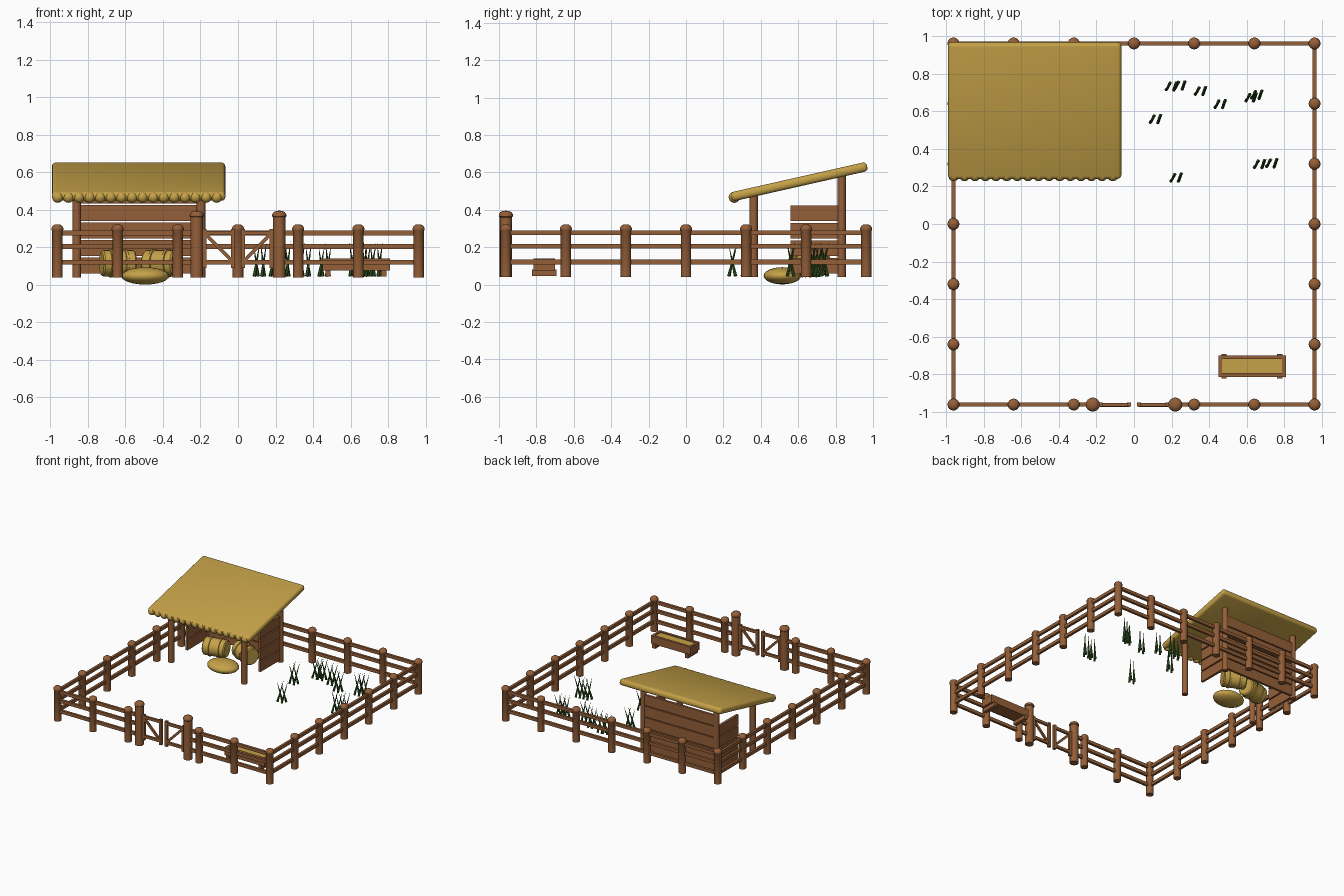
import bpy, bmesh, math, random
from mathutils import Vector, Matrix

if "Cube" in bpy.data.objects:
    bpy.data.objects.remove(bpy.data.objects["Cube"])

random.seed(4)


def material(name, rgb):
    m = bpy.data.materials.new(name)
    m.diffuse_color = (*rgb, 1)
    m.use_nodes = True
    m.node_tree.nodes["Principled BSDF"].inputs["Base Color"].default_value = m.diffuse_color
    return m


WOOD = material("brown wood", (0.30, 0.115, 0.040))
STRAW = material("golden straw", (0.56, 0.36, 0.065))
GRASS = material("dark green grass", (0.036, 0.105, 0.016))
G = 0.04          # level the fence and shed stand on
E = 0.963         # half width of the fence line


def finish(name, bm, mat, smooth=False):
    bmesh.ops.recalc_face_normals(bm, faces=bm.faces)
    me = bpy.data.meshes.new(name)
    bm.to_mesh(me)
    bm.free()
    me.materials.append(mat)
    ob = bpy.data.objects.new(name, me)
    bpy.context.collection.objects.link(ob)
    if smooth:
        bpy.ops.object.select_all(action='DESELECT')
        ob.select_set(True)
        bpy.context.view_layer.objects.active = ob
        bpy.ops.object.shade_smooth_by_angle(angle=math.radians(40))
    return ob


def add_box(bm, lo, hi):
    lo, hi = Vector(lo), Vector(hi)
    size = hi - lo
    bmesh.ops.create_cube(bm, size=1, matrix=Matrix.Translation((lo + hi) / 2) @ Matrix.Diagonal((*size, 1)))


def add_bar(bm, p, q, w, h):
    """Square bar from p to q."""
    p, q = Vector(p), Vector(q)
    rot = (q - p).to_track_quat('X', 'Z').to_matrix().to_4x4()
    bmesh.ops.create_cube(bm, size=1, matrix=Matrix.Translation((p + q) / 2) @ rot
                          @ Matrix.Diagonal(((q - p).length, w, h, 1)))


def add_cone(bm, p, q, r1, r2, sides):
    p, q = Vector(p), Vector(q)
    rot = (q - p).to_track_quat('Z', 'Y').to_matrix().to_4x4()
    bmesh.ops.create_cone(bm, cap_ends=True, segments=sides, radius1=r1, radius2=r2,
                          depth=(q - p).length, matrix=Matrix.Translation((p + q) / 2) @ rot)


def add_lathe(bm, profile, mat4, sides=16):
    """Spin (radius, height) points round the local z axis."""
    rings = [[bm.verts.new(mat4 @ Vector((r * math.cos(a), r * math.sin(a), z)))
              for a in (2 * math.pi * i / sides for i in range(sides))] for r, z in profile]
    for a, b in zip(rings, rings[1:]):
        for i in range(sides):
            j = (i + 1) % sides
            bm.faces.new((a[i], a[j], b[j], b[i]))
    bm.faces.new(rings[0])
    bm.faces.new(rings[-1])


def post(name, x, y, r, top):
    bm = bmesh.new()
    c = r * 1.14
    prof = [(r, G), (r, top - 0.035), (c, top - 0.03), (c, top - 0.02),
            (c * 0.8, top - 0.008), (c * 0.45, top - 0.001), (0.002, top)]
    add_lathe(bm, prof, Matrix.Translation((x, y, 0)))
    finish(name, bm, WOOD, True)


# Fence posts round the square, without the one in the gateway
spots = set()
for i in range(-3, 4):
    spots |= {(i, 3), (i, -3), (3, i), (-3, i)}
spots.discard((0, -3))
for i, j in sorted(spots):
    post("fence_post", i * E / 3, j * E / 3, 0.028, 0.322)
for s in (-1, 1):
    post("gate_post", s * 0.22, -E, 0.033, 0.395)

# Three rails on each side
for z in (0.12, 0.205, 0.277):
    bm = bmesh.new()
    for s in (-1, 1):
        add_bar(bm, (s * E, -E, z), (s * E, E, z), 0.02, 0.026)
        add_bar(bm, (s * E, -E, z), (s * 0.22, -E, z), 0.02, 0.026)
    add_bar(bm, (-E, E, z), (E, E, z), 0.02, 0.026)
    finish("fence_rails", bm, WOOD)

# Two gate leaves with a diagonal brace each
for s in (-1, 1):
    bm = bmesh.new()
    for z in (0.12, 0.277):
        add_bar(bm, (s * 0.2, -E, z), (s * 0.015, -E, z), 0.018, 0.022)
    for x in (0.026, 0.178):
        add_bar(bm, (s * x, -E, 0.09), (s * x, -E, 0.297), 0.022, 0.022)
    add_bar(bm, (s * 0.03, -E - 0.005, 0.125), (s * 0.175, -E - 0.005, 0.272), 0.014, 0.018)
    finish("gate_leaf", bm, WOOD)

# Shed posts
for x in (-0.86, -0.197):
    for y, top in ((0.362, 0.475), (0.832, 0.58)):
        bm = bmesh.new()
        add_cone(bm, (x, y, G), (x, y, top), 0.023, 0.023, 12)
        finish("shed_post", bm, WOOD, True)

# Plank walls: full back, half-depth sides
bm = bmesh.new()
for k in range(5):
    z = 0.06 + k * 0.093
    add_box(bm, (-0.87, 0.825, z), (-0.187, 0.845, z + 0.085))
finish("shed_back_planks", bm, WOOD)
for x in (-0.86, -0.197):
    bm = bmesh.new()
    for k in range(4):
        z = 0.06 + k * 0.093
        add_box(bm, (x - 0.01, 0.56, z), (x + 0.01, 0.83, z + 0.083))
    finish("shed_side_planks", bm, WOOD)

# Sloping thatch roof
bm = bmesh.new()
bmesh.ops.create_cube(bm, size=1, matrix=Matrix.Diagonal((0.925, 0.745, 0.05, 1)))
bmesh.ops.bevel(bm, geom=bm.edges[:], offset=0.02, segments=3, profile=0.5, affect='EDGES')
bm.transform(Matrix.Translation((-0.53, 0.605, 0.55)) @ Matrix.Rotation(math.radians(12.7), 4, 'X'))
finish("thatch_roof", bm, STRAW, True)

# Bundle ends along the eave
bm = bmesh.new()
for k in range(16):
    bmesh.ops.create_uvsphere(bm, u_segments=12, v_segments=8, radius=0.03,
                              matrix=Matrix.Translation((-0.961 + k * 0.0565, 0.258, 0.467)))
finish("thatch_eave", bm, STRAW, True)

# Round straw bales with raised bands
for x, y, turn in ((-0.64, 0.63, 12), (-0.41, 0.68, -25)):
    h, r, b = 0.09, 0.07, 0.076
    prof = [(r - 0.008, -h), (r, -h + 0.008)]
    for c in (-0.04, 0.04):
        prof += [(r, c - 0.008), (b, c - 0.006), (b, c + 0.006), (r, c + 0.008)]
    prof += [(r, h - 0.008), (r - 0.008, h)]
    bm = bmesh.new()
    add_lathe(bm, prof, Matrix.Translation((x, y, 0.115)) @ Matrix.Rotation(math.radians(turn), 4, 'Z')
              @ Matrix.Rotation(math.pi / 2, 4, 'Y'), 20)
    finish("straw_bale", bm, STRAW, True)

# Loose straw heap
bm = bmesh.new()
bmesh.ops.create_uvsphere(bm, u_segments=20, v_segments=12, radius=1, matrix=Matrix.Translation(
    (-0.495, 0.515, 0.047)) @ Matrix.Diagonal((0.128, 0.1, 0.046, 1)))
finish("straw_heap", bm, STRAW, True)

# Feeding trough: floor, four walls, cross feet and feed
bm = bmesh.new()
x0, x1, y0, y1 = 0.45, 0.81, -0.815, -0.70
add_box(bm, (x0, y0, 0.075), (x1, y1, 0.092))
for s0, s1 in ((y0, y0 + 0.02), (y1 - 0.02, y1)):
    add_box(bm, (x0, s0, 0.075), (x1, s1, 0.14))
for s0, s1 in ((x0, x0 + 0.02), (x1 - 0.02, x1)):
    add_box(bm, (s0, y0 + 0.001, 0.076), (s1, y1 - 0.001, 0.139))
finish("trough", bm, WOOD)
for x in (0.48, 0.777):
    bm = bmesh.new()
    add_box(bm, (x - 0.014, -0.823, 0.045), (x + 0.014, -0.692, 0.08))
    finish("trough_foot", bm, WOOD)
bm = bmesh.new()
add_box(bm, (x0 + 0.018, y0 + 0.018, 0.09), (x1 - 0.018, y1 - 0.018, 0.132))
finish("trough_feed", bm, STRAW)

# Grass tufts of crossing pointed blades
tufts = ((0.2, 0.735), (0.245, 0.74), (0.355, 0.71), (0.46, 0.64), (0.625, 0.675), (0.655, 0.69),
         (0.115, 0.56), (0.225, 0.248), (0.67, 0.32), (0.735, 0.325))
for x, y in tufts:
    bm = bmesh.new()
    for dx, dy, tx, ty in ((-0.028, -0.018, 0.002, 0.02), (-0.008, 0.016, -0.03, -0.018),
                           (0.012, -0.02, 0.036, 0.026), (0.026, 0.018, 0.006, -0.018)):
        top = random.uniform(0.2, 0.232)
        add_cone(bm, (x + dx, y + dy, 0.045), (x + tx, y + ty, top), 0.0095, 0.0005, 6)
    finish("grass_tuft", bm, GRASS)
